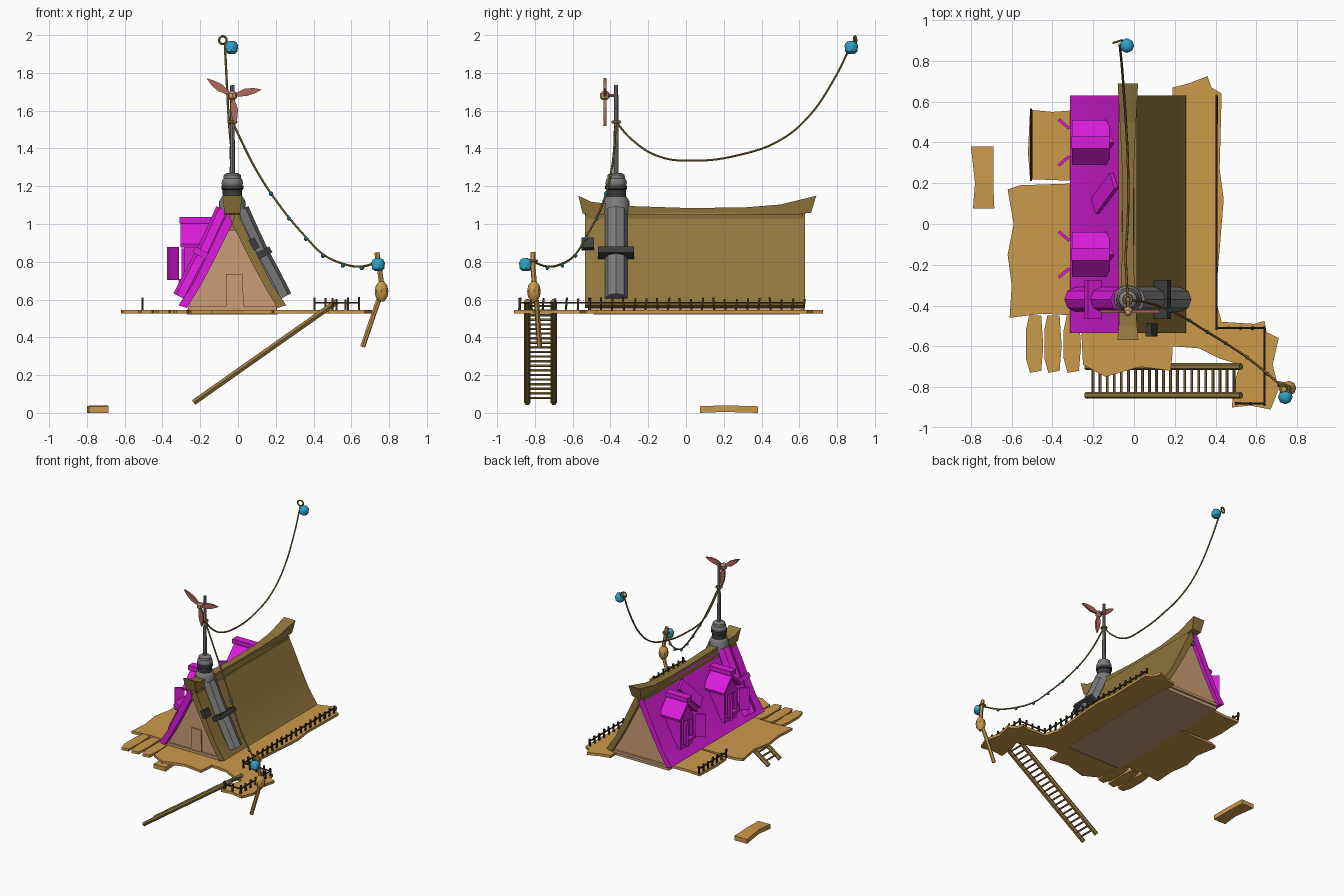
import bpy, bmesh, math, random
from mathutils import Matrix, Vector

random.seed(4)
cube = bpy.data.objects.get("Cube")
if cube:
    bpy.data.objects.remove(cube, do_unlink=True)


def material(name, r, g, b):
    m = bpy.data.materials.new(name)
    m.use_nodes = True
    m.diffuse_color = (r, g, b, 1)
    m.node_tree.nodes["Principled BSDF"].inputs["Base Color"].default_value = (r, g, b, 1)
    return m


PLANK = material("orange wood", 0.6, 0.32, 0.07)
BROWN = material("brown wood", 0.28, 0.18, 0.045)
PINK = material("magenta", 0.72, 0.012, 0.72)
TAN = material("pinkish tan", 0.6, 0.34, 0.18)
GREY = material("grey metal", 0.2, 0.2, 0.2)
DARK = material("dark metal", 0.045, 0.045, 0.045)
BLUE = material("lantern blue", 0.03, 0.36, 0.58)
RED = material("red clay", 0.43, 0.14, 0.1)
FENCE = material("dark wood", 0.045, 0.027, 0.013)
CX = -0.03  # ridge line of the hut
CY = -0.37  # line of the chimney


def add(name, mesh, mat, smooth=False):
    o = bpy.data.objects.new(name, mesh)
    bpy.context.collection.objects.link(o)
    mesh.materials.clear()
    mesh.materials.append(mat)
    for p in mesh.polygons:
        p.material_index = 0
        p.use_smooth = False
    if smooth:
        bpy.ops.object.select_all(action='DESELECT')
        o.select_set(True)
        bpy.context.view_layer.objects.active = o
        bpy.ops.object.shade_smooth_by_angle(angle=math.radians(40))
    return o


def finish(name, bm, mat, smooth=False):
    bmesh.ops.recalc_face_normals(bm, faces=bm.faces)
    me = bpy.data.meshes.new(name)
    bm.to_mesh(me)
    bm.free()
    return add(name, me, mat, smooth)


def box(name, mat, center, size, rot=None):
    bm = bmesh.new()
    m = Matrix.Translation(center) @ (rot or Matrix()) @ Matrix.Diagonal((*size, 1))
    bmesh.ops.create_cube(bm, size=1, matrix=m)
    return finish(name, bm, mat)


def loft(name, mat, rings, smooth=False):
    """Skin a closed solid through rings of equal point count."""
    bm = bmesh.new()
    rows = [[bm.verts.new(p) for p in r] for r in rings]
    n = len(rows[0])
    for a, b in zip(rows, rows[1:]):
        for i in range(n):
            bm.faces.new((a[i], a[(i + 1) % n], b[(i + 1) % n], b[i]))
    bm.faces.new(rows[0])
    bm.faces.new(rows[-1])
    return finish(name, bm, mat, smooth)


def prism(name, mat, pts, axis, lo, hi, smooth=False):
    def place(p, d):
        q = list(p)
        q.insert("xyz".index(axis), d)
        return q
    return loft(name, mat, [[place(p, d) for p in pts] for d in (lo, hi)], smooth)


def lathe(name, mat, base, profile, sides=12, smooth=True):
    ring = [(math.cos(math.tau * i / sides), math.sin(math.tau * i / sides)) for i in range(sides)]
    return loft(name, mat, [[Vector(base) + Vector((c * r, s * r, z)) for c, s in ring]
                            for r, z in profile], smooth)


def tube(name, mat, pts, r, curved=False, res=1):
    cu = bpy.data.curves.new(name, 'CURVE')
    cu.dimensions = '3D'
    cu.bevel_depth, cu.bevel_resolution, cu.use_fill_caps = r, res, True
    sp = cu.splines.new('BEZIER')
    sp.resolution_u = 6 if curved else 1
    sp.bezier_points.add(len(pts) - 1)
    for b, p in zip(sp.bezier_points, pts):
        b.co = p
        b.handle_left_type = b.handle_right_type = 'AUTO' if curved else 'VECTOR'
    tmp = bpy.data.objects.new("tmp", cu)
    bpy.context.collection.objects.link(tmp)
    bpy.context.view_layer.update()
    me = bpy.data.meshes.new_from_object(tmp.evaluated_get(bpy.context.evaluated_depsgraph_get()))
    bpy.data.objects.remove(tmp)
    return add(name, me, mat, True)


def ring(name, center, major, minor, upright=False):
    rot = (math.pi / 2, 0, 0.3) if upright else (0, 0, 0)
    bpy.ops.mesh.primitive_torus_add(location=center, rotation=rot, major_radius=major,
                                     minor_radius=minor, major_segments=14, minor_segments=6)
    o = bpy.context.object
    o.name = name
    o.data.materials.append(BROWN)


# Ragged deck pieces
decks = {
    "deck_left_side": [(.19, .67), (.27, .69), (.36, .725), (.38, .67), (.43, .64), (.42, .27),
                       (.44, .12), (.4, -.37), (.43, -.48), (.59, -.49), (.64, -.475), (.65, -.53),
                       (.71, -.56), (.68, -.69), (.71, -.81), (.67, -.91), (.57, -.89), (.48, -.9),
                       (.49, -.78), (.52, -.69), (.42, -.66), (.32, -.61), (.19, -.6)],
    "deck_front": [(.19, -.5), (.19, -.62), (.18, -.72), (.03, -.7), (-.14, -.75), (-.25, -.69),
                   (-.26, -.5)],
    "deck_right_side": [(-.62, .17), (-.56, .19), (-.26, .2), (-.26, -.45), (-.45, -.44),
                        (-.61, -.46), (-.6, -.3), (-.62, -.15), (-.59, 0)],
    "deck_right_back": [(-.51, .56), (-.4, .55), (-.26, .56), (-.26, .21), (-.51, .22), (-.52, .35)],
}
for name, pts in decks.items():
    prism(name, PLANK, pts, "z", .525, .545)
for i, x in enumerate((-.485, -.395, -.3)):
    prism(f"deck_plank_{i}", PLANK, [(x - .03, -.45), (x + .03, -.45), (x + .04, -.6), (x + .03, -.72),
          (x - .025, -.73), (x - .045, -.66), (x - .045, -.52)], "z", .525, .545)
# Loose plank on the ground
loft("loose_plank", PLANK, [[(a, y, z), (b, y, z), (b, y, z + .035), (a, y, z + .035)]
     for a, b, y, z in ((-.79, -.685, .075, 0), (-.78, -.69, .2, .005), (-.8, -.69, .38, 0))])

# Hut body, floor and door
prism("hut_body", TAN, [(CX - .24, .52), (CX + .24, .52), (CX + .235, .56), (CX, 1), (CX - .235, .56)],
      "y", -.49, .6)
for side, y in (("front", -.495), ("back", .605)):
    box(f"sill_{side}", TAN, (CX, y, .555), (.47, .02, .02))
prism("door", TAN, [(-.065, .55), (.03, .55), (.025, .735), (-.06, .735)], "y", -.499, -.49)

# Roof slopes, flared at the eaves
slope = [(.02, 1.07), (.08, .95), (.14, .82), (.21, .68), (.285, .57),
         (.24, .555), (.17, .67), (.1, .8), (.04, .92), (0, 1)]
for name, mat, s in (("roof_left", BROWN, 1), ("roof_right", PINK, -1)):
    prism(name, mat, [(CX + s * u, z) for u, z in slope], "y", -.535, .63, True)

# Sagging ridge beam
stations = [(-.57, .052, 1.15, 1.055), (-.5, .045, 1.117, 1.04), (-.3, .032, 1.095, 1.03),
            (0, .027, 1.085, 1.03), (.3, .03, 1.087, 1.03), (.5, .04, 1.103, 1.04),
            (.69, .05, 1.15, 1.06)]
loft("ridge_beam", BROWN, [[(CX - w, y, t), (CX + w, y, t), (CX + w * .8, y * .96, b),
                            (CX - w * .8, y * .96, b)] for y, w, t, b in stations])
prism("ridge_support", BROWN, [(CX - .045, 1.05), (CX + .045, 1.05), (CX + .035, .965), (CX - .035, .965)],
      "y", -.525, .62)

# Dormers on the right slope
for i, yc in enumerate((.4, -.15)):
    prism(f"dormer_wall_{i}", PINK, [(yc - .075, .64), (yc + .075, .64), (yc + .075, .87),
          (yc, .98), (yc - .075, .87)], "x", -.285, -.1)
    prism(f"dormer_roof_{i}", PINK, [(yc, 1.01), (yc + .11, .895), (yc + .105, .875), (yc, .98),
          (yc - .105, .875), (yc - .11, .895)], "x", -.305, -.12)
    box(f"dormer_ridge_{i}", PINK, (-.215, yc, 1.02), (.19, .06, .035))
    box(f"window_sill_{i}", PINK, (-.295, yc, .7), (.04, .14, .02))
    for s in (-1, 1):
        box(f"window_frame_{i}", PINK, (-.29, yc + s * .055, .785), (.02, .02, .16))
        box(f"shutter_{i}", PINK, (-.343, yc + s * .09, .79), (.07, .015, .175),
            Matrix.Rotation(-s * .7, 4, 'Z'))
    box(f"window_lintel_{i}", PINK, (-.29, yc, .86), (.02, .13, .02))
box("roof_hatch", PINK, (-.145, .15, .925), (.23, .09, .02),
    Matrix.Rotation(math.radians(-61), 4, 'Y') @ Matrix.Rotation(.58, 4, 'Z'))

# Pipes down both slopes, with clamps
for name, mat, band, s in (("left", GREY, DARK, 1), ("right", PINK, PINK, -1)):
    tube(f"pipe_{name}", mat, [(CX + s * u, CY, z) for u, z in
         ((.03, 1.07), (.07, .98), (.13, .85), (.2, .72), (.258, .605))], .06, res=2)
    tilt = Matrix.Rotation(s * math.radians(62), 4, 'Y')
    box(f"clamp_{name}", band, (CX + s * .155, CY, .84), (.035, .19, .11), tilt)
box("wall_bracket", DARK, (.085, -.52, .895), (.06, .065, .035), Matrix.Rotation(math.radians(62), 4, 'Y'))

# Chimney stack and mast
lathe("chimney_base", GREY, (CX, CY, 0), [(.072, 1.0), (.07, 1.12), (.055, 1.145), (.045, 1.15)])
lathe("chimney_collar", DARK, (CX, CY, 0), [(.052, 1.14), (.052, 1.18), (.058, 1.185), (.058, 1.205)])
lathe("chimney_cap", GREY, (CX, CY, 0), [(.05, 1.2), (.057, 1.215), (.053, 1.235), (.047, 1.24),
                                         (.045, 1.26), (.03, 1.27)])
lathe("mast", GREY, (CX, CY, 0), [(.014, 1.25), (.011, 1.735)], 8)

# Propeller
tube("propeller_shaft", RED, [(CX, CY, 1.68), (CX, -.44, 1.68)], .009)
lathe("propeller_hub", TAN, (CX, -.43, 1.68), [(.012, -.024), (.024, -.012), (.024, .012), (.012, .024)], 8)
for i, (dx, dz) in enumerate(((-.137, .092), (.157, .032), (.015, -.16))):
    d, n = Vector((dx, dz)), Vector((-dz, dx)).normalized()
    hub = Vector((CX, 1.68))
    pts = [hub + d * t + n * w for t, w in ((.1, .008), (.45, .023), (.75, .016), (1, 0),
                                            (.75, -.012), (.45, -.018), (.1, -.008))]
    prism(f"propeller_blade_{i}", RED, pts, "y", -.437, -.422)

# Ropes, rings and lanterns
TOP = (CX, CY, 1.54)
ring("mast_ring", TOP, .019, .008)
tube("rope_back", BROWN, [TOP, (-.035, -.29, 1.45), (-.04, -.15, 1.36), (-.03, .03, 1.335), (-.03, .3, 1.37),
     (-.04, .5, 1.445), (-.05, .65, 1.57), (-.06, .78, 1.76), (-.07, .88, 1.96)], .006, True)
tube("rope_front", BROWN, [TOP, (.1, -.395, 1.28), (.23, -.45, 1.085), (.36, -.53, .93), (.45, -.585, .84),
     (.555, -.655, .79), (.655, -.735, .775), (.74, -.81, .8)], .006, True)
ring("far_ring", (-.08, .895, 1.973), .021, .006, True)
ring("post_ring", (.74, -.81, .805), .021, .007)
for i, p in enumerate(((.175, -.425, 1.16), (.27, -.472, 1.03), (.36, -.53, .922), (.45, -.585, .832),
                       (.555, -.655, .78), (.655, -.735, .767))):
    lathe(f"bead_{i}", BLUE, p, [(.004, -.011), (.011, -.004), (.011, .004), (.004, .011)], 6)
for name, p in (("far_lantern", (-.035, .875, 1.935)), ("post_lantern", (.742, -.848, .785))):
    lathe(name, BLUE, p, [(.018, -.034), (.032, -.022), (.036, .01), (.026, .028), (.012, .034)], 8)

# Lantern post
tube("lantern_post", PLANK, [(.66, -.775, .35), (.735, -.79, .57), (.765, -.8, .65), (.748, -.81, .77),
                             (.735, -.81, .85)], .014)
lathe("post_knot", PLANK, (.76, -.805, .645), [(.014, -.055), (.032, -.03), (.036, 0), (.03, .03), (.014, .05)], 8)

# Ladder
low, high = Vector((-.235, 0, .055)), Vector((.525, 0, .59))
for y in (-.84, -.7):
    off = Vector((0, y, 0))
    tube("ladder_rail", BROWN, [low + off, high + off], .017)
for i in range(1, 22):
    p = low.lerp(high, i / 22)
    tube("ladder_rung", BROWN, [p + Vector((0, -.84, 0)), p + Vector((0, -.7, 0))], .007)

# Fences
runs = [[(.405, .625), (.405, -.51), (.64, -.51), (.64, -.88), (.5, -.88)], [(-.505, .56), (-.505, .22)]]
for run in runs:
    tube("fence_rail", FENCE, [(x, y, .583) for x, y in run], .006)
    for a, b in zip(run, run[1:]):
        a, b = Vector(a), Vector(b)
        count = round((b - a).length / .06)
        for i in range(count + 1):
            x, y = a.lerp(b, i / count)
            h = random.uniform(.06, .072)
            box("fence_post", FENCE, (x, y, .54 + h / 2), (.011, .011, h),
                Matrix.Rotation(random.uniform(-.15, .15), 4, 'X'))
